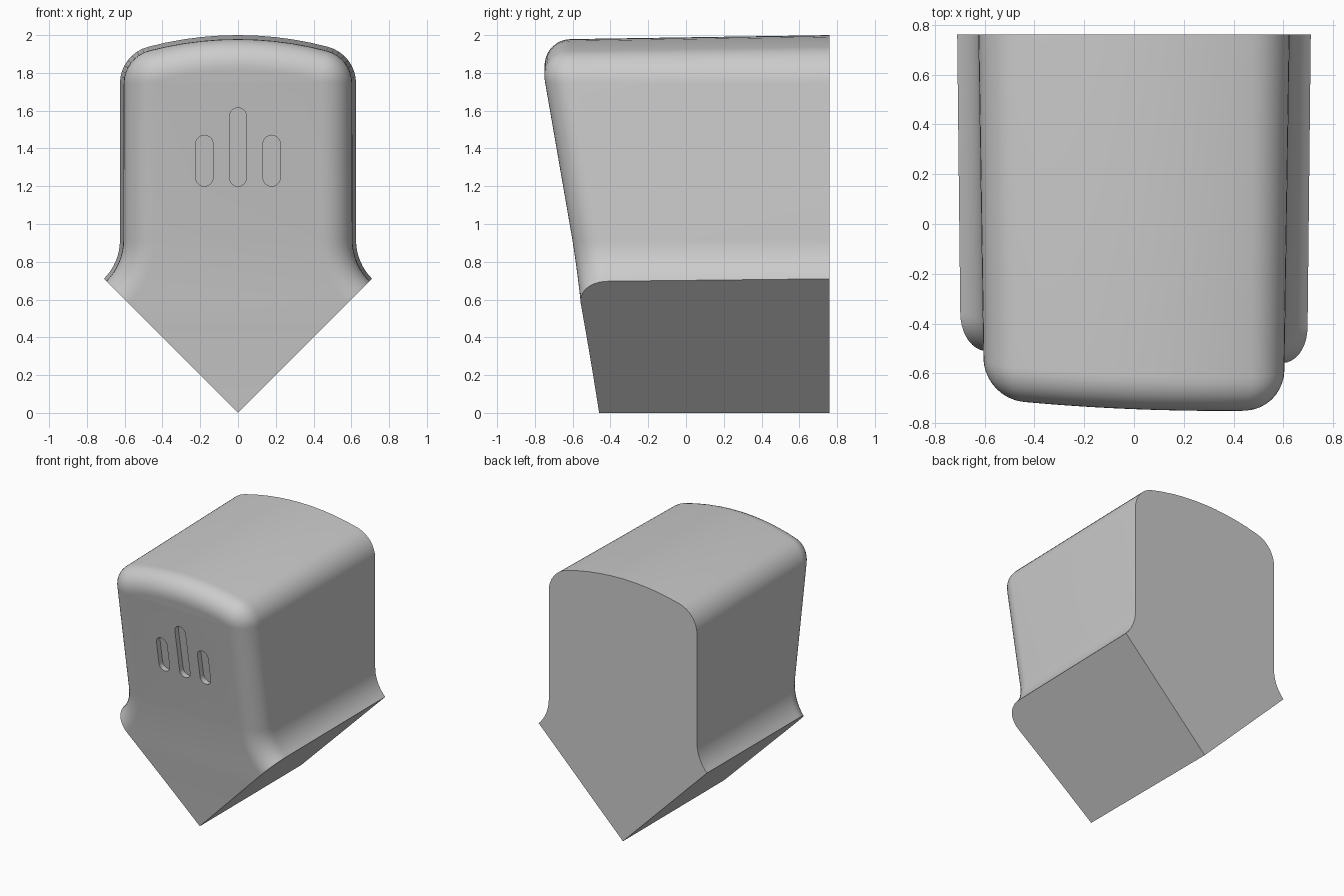
import bpy, bmesh
from math import sin, cos, pi, radians, atan2, sqrt

if "Cube" in bpy.data.objects:
    bpy.data.objects.remove(bpy.data.objects["Cube"])

BACK, FILLET, DRAFT, STEPS = 0.76, 0.165, 0.0155, 10


def front_y(x, z):
    return -0.46 - 0.115 * z - 0.022 * z * z - 0.04 * x


def arc(cx, cz, r, a0, a1, n, sign=1):
    out = []
    for i in range(n + 1):
        a = radians(a0 + (a1 - a0) * i / n)
        out.append((cx + r * cos(a), cz + r * sin(a), sign * cos(a), sign * sin(a)))
    return out


# Half outline with outward normals: flare, rounded shoulder, shallow crown
ccx, ccz = 0.425, 0.14 + sqrt(1.66 ** 2 - 0.425 ** 2)
join = math_deg = atan2(ccz - 0.14, ccx) * 180 / pi
half = (arc(0.915, 0.915, 0.29, 225, 180, 8, -1)
        + arc(ccx, ccz, 0.2, 0, join, 8)
        + arc(0, 0.14, 1.86, join, 90, 5)[1:])
outline = half + [(-x, z, -nx, nz) for x, z, nx, nz in half[-2::-1]]
m, n = len(half), len(outline)

bm = bmesh.new()


def face(vs):
    vs = list(dict.fromkeys(vs))
    if len(vs) > 2:
        bm.faces.new(vs)


def ring(t):
    inset, lift = FILLET * (1 - cos(t)), FILLET * (1 - sin(t))
    vs = []
    for x, z, nx, nz in outline:
        y = -0.6
        for _ in range(3):
            d = inset + DRAFT * (BACK - y)
            px, pz = x - d * nx, z - d * nz
            y = front_y(px, pz) + lift
        vs.append(bm.verts.new((px, y, pz)))
    return vs


# Body walls and the rounded front edge
rings = [[bm.verts.new((x, BACK, z)) for x, z, _, _ in outline]]
rings += [ring(pi / 2 * k / STEPS) for k in range(STEPS + 1)]
for a, b in zip(rings, rings[1:]):
    for i in range(n - 1):
        face([a[i], a[i + 1], b[i + 1], b[i]])

# Front face as horizontal strips, continuing down to the V tip
inner = rings[-1]
for i in range(m - 1):
    face([inner[i], inner[i + 1], inner[n - 2 - i], inner[n - 1 - i]])
tip = bm.verts.new((0, front_y(0, 0), 0))
tip_back = bm.verts.new((0, BACK, 0))
right, left = [inner[0]], [inner[-1]]
for f in (0.8, 0.6, 0.4, 0.2):
    for side in (right, left):
        x, z = side[0].co.x * f, side[0].co.z * f
        side.append(bm.verts.new((x, front_y(x, z), z)))
right.append(tip)
left.append(tip)
for i in range(5):
    face([right[i], left[i], left[i + 1], right[i + 1]])

# Two V planes underneath and the flat back
face([r[0] for r in rings] + right + [tip_back])
face([r[-1] for r in rings] + left + [tip_back])
face(rings[0] + [tip_back])
bmesh.ops.remove_doubles(bm, verts=bm.verts, dist=1e-5)
bmesh.ops.recalc_face_normals(bm, faces=bm.faces)


def make_object(name, b):
    mesh = bpy.data.meshes.new(name)
    b.to_mesh(mesh)
    b.free()
    obj = bpy.data.objects.new(name, mesh)
    bpy.context.collection.objects.link(obj)
    return obj


body = make_object("block_body", bm)
bpy.context.view_layer.objects.active = body
body.select_set(True)


# Round-ended grooves engraved in the front
def cut_slot(cx, z0, z1, r=0.046, depth=0.04):
    pts = (arc(cx, z1 - r, r, 0, 180, 10) + arc(cx, z0 + r, r, 180, 360, 10))
    b = bmesh.new()
    front = [b.verts.new((p[0], -1, p[1])) for p in pts]
    floor = [b.verts.new((p[0], front_y(p[0], p[1]) + depth, p[1])) for p in pts]
    b.faces.new(front)
    b.faces.new(floor)
    for i in range(len(pts)):
        j = (i + 1) % len(pts)
        b.faces.new([front[i], front[j], floor[j], floor[i]])
    bmesh.ops.recalc_face_normals(b, faces=b.faces)
    cutter = make_object("slot_cutter", b)
    cutter.hide_render = True
    mod = body.modifiers.new("slot", 'BOOLEAN')
    mod.operation, mod.solver, mod.object = 'DIFFERENCE', 'EXACT', cutter
    bpy.ops.object.modifier_apply(modifier=mod.name)
    bpy.data.objects.remove(cutter)


for cx, top in ((-0.178, 1.47), (0, 1.615), (0.178, 1.47)):
    cut_slot(cx, 1.2, top)

bpy.ops.object.shade_smooth_by_angle(angle=radians(30))
